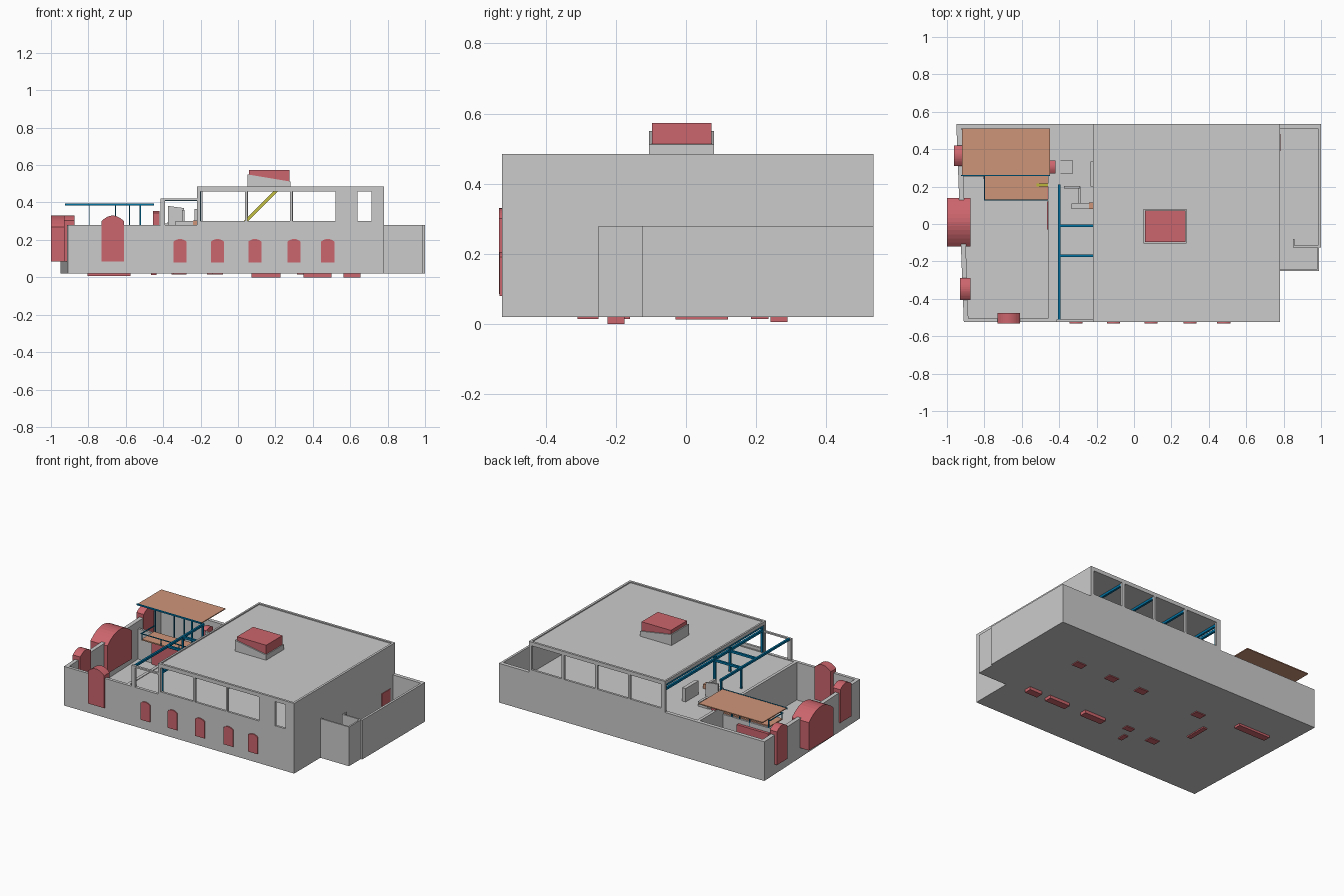
import bpy, math
from mathutils import Vector


def material(name, rgb):
    m = bpy.data.materials.new(name)
    m.diffuse_color = (*rgb, 1)
    return m


RED = material("red", (0.60, 0.13, 0.15))
BLUE = material("blue", (0.0, 0.17, 0.36))
ORANGE = material("orange", (0.62, 0.30, 0.19))
YELLOW = material("yellow", (0.55, 0.52, 0.05))


def mesh(name, verts, faces, mat=None):
    me = bpy.data.meshes.new(name)
    me.from_pydata(verts, [], faces)
    ob = bpy.data.objects.new(name, me)
    bpy.context.collection.objects.link(ob)
    if mat:
        me.materials.append(mat)
    return ob


def prism(name, profile, vec, mat=None):
    """Extrude a closed 3D polygon along vec."""
    n = len(profile)
    a = [Vector(p) for p in profile]
    b = [p + Vector(vec) for p in a]
    faces = [tuple(range(n))[::-1], tuple(range(n, 2 * n))]
    faces += [(i, (i + 1) % n, n + (i + 1) % n, n + i) for i in range(n)]
    return mesh(name, a + b, faces, mat)


def box(name, x0, x1, y0, y1, z0, z1, mat=None):
    return prism(name, [(x0, y0, z0), (x1, y0, z0), (x1, y1, z0), (x0, y1, z0)],
                 (0, 0, z1 - z0), mat)


def arch(name, axis, u0, u1, d0, d1, z0, z1, rise):
    """Arched block: width along u, depth along d; axis is the depth axis."""
    prof = [(u0, z0), (u1, z0)]
    for i in range(13):
        t = i / 12
        prof.append((u1 + (u0 - u1) * t, z1 - rise + rise * (1 - (2 * t - 1) ** 2)))
    if axis == 'y':
        return prism(name, [(u, d0, z) for u, z in prof], (0, d1 - d0, 0), RED)
    return prism(name, [(d0, u, z) for u, z in prof], (d1 - d0, 0, 0), RED)


def open_wall(name, y0, y1, gaps):
    """Upper storey wall along x with window gaps."""
    box(name + "_sill", -0.22, 0.78, y0, y1, 0.28, 0.30)
    box(name + "_lintel", -0.22, 0.78, y0, y1, 0.46, 0.485)
    edges = [-0.22] + [e for g in gaps for e in g] + [0.78]
    for a, b in zip(edges[::2], edges[1::2]):
        box(name + "_pier", a, b, y0, y1, 0.30, 0.46)


B, M, T = 0.02, 0.28, 0.485   # base, first floor, roof heights

# ground slab, following the skewed left side and the side yard
prism("ground_slab", [(-0.91, -0.525, B), (0.78, -0.525, B), (0.78, -0.25, B), (0.99, -0.25, B),
                      (0.99, -0.12, B), (1.0, -0.12, B), (1.0, 0.535, B), (-0.95, 0.535, B)],
      (0, 0, 0.01))

# lower outer walls
box("front_wall", -0.91, 0.78, -0.525, -0.505, B, M)
box("back_wall", -0.948, 1.0, 0.51, 0.535, B, M)
prism("left_wall", [(-0.91, -0.525, B), (-0.885, -0.525, B), (-0.922, 0.535, B), (-0.95, 0.535, B)],
      (0, 0, M - B))
box("courtyard_wall", -0.46, -0.44, -0.51, 0.52, B, M)
box("first_floor", -0.445, 0.775, -0.51, 0.52, 0.262, 0.276)

# ground floor partitions
box("partition_front", -0.44, 0.77, -0.205, -0.195, B, 0.265)
box("partition_back", -0.44, 0.77, 0.205, 0.215, B, 0.265)
box("partition_cross", -0.20, -0.19, -0.51, 0.52, B, 0.265)
box("courtyard_room_wall", -0.92, -0.45, 0.255, 0.27, B, 0.23)

# upper storey and roof
box("right_wall", 0.765, 0.78, -0.525, 0.535, B, T)
open_wall("upper_front", -0.525, -0.51,
          [(-0.20, 0.038), (0.052, 0.278), (0.292, 0.52), (0.64, 0.715)])
open_wall("upper_back", 0.52, 0.535,
          [(-0.19, 0.037), (0.053, 0.277), (0.293, 0.52), (0.54, 0.76)])
box("roof", -0.215, 0.775, -0.52, 0.53, 0.462, 0.478)
box("roof_edge", -0.22, -0.208, -0.525, 0.535, 0.462, T)

# skylight: wedge-shaped curb with red top
prism("skylight_curb", [(0.05, -0.105, 0.475), (0.28, -0.105, 0.475),
                        (0.28, -0.105, 0.512), (0.05, -0.105, 0.55)], (0, 0.185, 0))
prism("skylight_top", [(0.06, -0.097, 0.54), (0.275, -0.097, 0.505),
                       (0.275, -0.097, 0.573), (0.06, -0.097, 0.573)], (0, 0.17, 0), RED)

# side yard walls
box("yard_right_wall", 0.985, 1.0, -0.12, 0.535, B, M)
box("yard_front_wall", 0.78, 0.99, -0.25, -0.24, B, M)
box("yard_store_side", 0.98, 0.99, -0.25, -0.125, B, M)
box("yard_store_back", 0.85, 1.0, -0.125, -0.115, B, M)
box("yard_store_end", 0.85, 0.858, -0.12, -0.08, B, M)
box("yard_window", 0.77, 0.784, 0.39, 0.48, 0.10, 0.20, RED)

# arched windows
arch("left_main_arch", 'x', -0.12, 0.14, -1.0, -0.875, 0.085, 0.33, 0.06)
arch("left_back_arch", 'x', 0.31, 0.42, -0.962, -0.91, 0.085, 0.33, 0.025)
arch("left_front_arch", 'x', -0.405, -0.29, -0.93, -0.875, 0.085, 0.33, 0.025)
arch("front_arch", 'y', -0.73, -0.61, -0.533, -0.475, 0.085, 0.33, 0.03)
for x in (-0.31, -0.11, 0.09, 0.30, 0.48):
    arch("front_window", 'y', x - 0.035, x + 0.035, -0.532, -0.50, 0.08, 0.205, 0.014)

# interior doors, reaching just under the slab: centre x, y, half sizes, bottom
for x, y, hx, hy, z in [(0.61, -0.2, .046, .024, 0), (0.425, -0.2, .075, .024, 0),
                        (0.15, -0.2, .078, .024, 0), (0.60, 0.21, .035, .025, .014),
                        (0.35, 0.21, .035, .025, .014), (0.12, 0.21, .035, .025, .014),
                        (-0.32, 0.21, .035, .025, .014), (-0.69, 0.265, .115, .024, .006),
                        (-0.11, -0.18, .03, .02, .014), (-0.15, -0.28, .015, .03, .014),
                        (-0.31, -0.2, .035, .024, .014), (-0.45, 0.045, .015, .075, .012)]:
    box("door", x - hx, x + hx, y - hy, y + hy, z, 0.20, RED)
arch("terrace_door", 'x', 0.27, 0.34, -0.455, -0.42, 0.27, 0.355, 0.012)
box("terrace_window", -0.462, -0.445, 0.13, 0.2, 0.10, 0.24, RED)

# terrace portal and blue frame
box("portal_post", -0.415, -0.39, -0.525, -0.51, M, 0.42)
box("portal_beam", -0.415, -0.20, -0.525, -0.51, 0.41, 0.42)
box("terrace_beam", -0.405, -0.392, -0.51, 0.21, 0.408, 0.422, BLUE)
for z in (0.445, 0.415):
    box("facade_beam", -0.212, -0.198, -0.51, 0.52, z, z + 0.015, BLUE)
for y in (-0.17, -0.01):
    box("cross_beam", -0.40, -0.20, y - 0.007, y + 0.007, 0.408, 0.422, BLUE)
for y in (-0.505, -0.17, -0.01, 0.515):
    box("facade_post", -0.212, -0.198, y - 0.007, y + 0.007, M, 0.46, BLUE)
for y in (-0.01, 0.20):
    box("frame_post", -0.405, -0.393, y - 0.006, y + 0.006, M, 0.41, BLUE)
for x in (0.045, 0.285, 0.53):
    box("ceiling_beam", x - 0.007, x + 0.007, -0.51, 0.52, 0.447, 0.463, BLUE)

# terrace furniture and steps
box("planter", -0.232, -0.207, 0.20, 0.335, M - 0.01, 0.365)
prism("stair_hood", [(-0.375, 0.19, 0.27), (-0.29, 0.19, 0.27),
                     (-0.29, 0.19, 0.37), (-0.375, 0.19, 0.382)], (0, 0.012, 0))
box("bench_back", -0.30, -0.285, 0.11, 0.20, 0.27, 0.36)
box("bench_seat", -0.335, -0.24, 0.08, 0.11, 0.27, 0.30)
box("table", -0.24, -0.207, 0.08, 0.115, 0.27, 0.305, ORANGE)
for i in range(5):
    box("step", -0.41 + i * 0.017, -0.393 + i * 0.017, 0.27, 0.34, 0.27, 0.283 + i * 0.006)

# canopy, lower deck and their frames
box("canopy", -0.92, -0.45, 0.26, 0.51, 0.386, 0.392, ORANGE)
box("canopy_edge", -0.925, -0.45, 0.256, 0.262, 0.384, 0.394, BLUE)
box("lower_deck", -0.80, -0.45, 0.13, 0.262, 0.232, 0.24, ORANGE)
box("deck_rail_front", -0.80, -0.45, 0.126, 0.131, 0.274, 0.279, BLUE)
box("deck_rail_side", -0.803, -0.797, 0.126, 0.262, 0.274, 0.279, BLUE)
for x, w in ((-0.795, .002), (-0.655, .002), (-0.58, .002), (-0.523, .004)):
    box("canopy_post", x - w, x + w, 0.262, 0.27, B, 0.388, BLUE)
    box("rail_post", x - .002, x + .002, 0.126, 0.131, 0.235, 0.277, BLUE)

# yellow stairs
prism("inner_stair", [(0.02, 0.19, 0.29), (0.045, 0.19, 0.29), (0.215, 0.19, 0.46),
                      (0.19, 0.19, 0.46)], (0, 0.03, 0), YELLOW)
prism("deck_stair", [(-0.52, 0.20, 0.24), (-0.505, 0.20, 0.24), (-0.445, 0.20, 0.28),
                     (-0.46, 0.20, 0.28)], (0, 0.016, 0), YELLOW)
